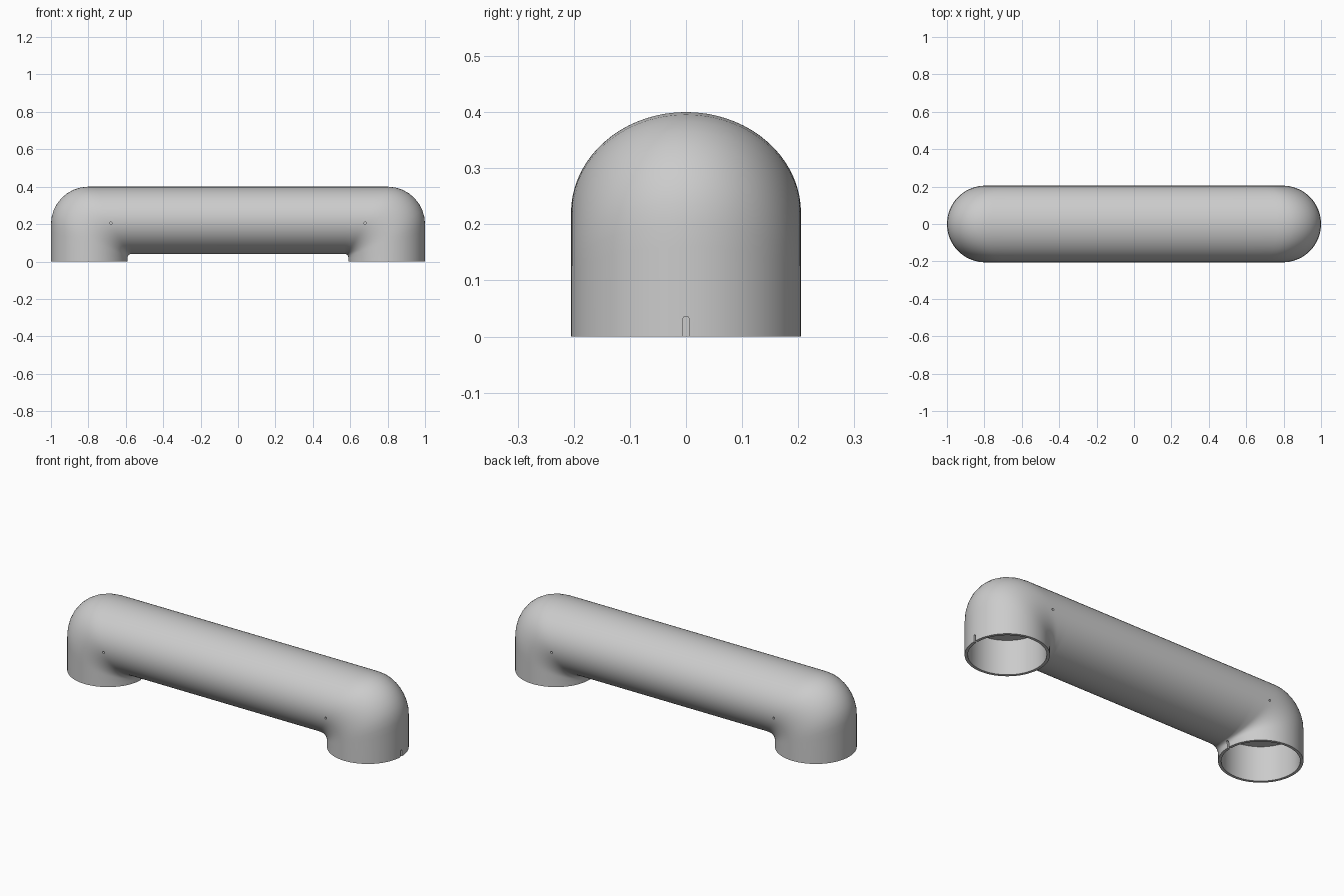
import bpy, bmesh
from math import cos, sin, tan, pi, sqrt, radians
from mathutils import Matrix

if "Cube" in bpy.data.objects:
    bpy.data.objects.remove(bpy.data.objects["Cube"])

SEG = 72           # sides around the tube
HALF_W = 0.205     # half width in y
PX, PZ = 0.57, 0.02  # pivot of the tight inner bend
LEG_X = 0.795


def outer_reach(t):
    """Distance from the bend pivot to the rounded outer corner."""
    c, s = cos(t), sin(t)
    if c > 1e-6 and PZ + 0.43 * tan(t) <= 0.2:
        return 0.43 / c
    if s > 1e-6 and PX + 0.38 * c / s <= 0.8:
        return 0.38 / s
    ox, oz = PX - 0.8, PZ - 0.2
    b = ox * c + oz * s
    return -b + sqrt(b * b - (ox * ox + oz * oz - 0.04))


# Cross-sections: (inner point, outer point) in the xz plane
half = [((0.59, 0.0), (1.0, 0.0)), ((0.59, 0.01), (1.0, 0.01))]
STEPS = 20
for i in range(STEPS + 1):
    t = pi / 2 * i / STEPS
    r = outer_reach(t)
    half.append(((PX + 0.02 * cos(t), PZ + 0.02 * sin(t)),
                 (PX + r * cos(t), PZ + r * sin(t))))
mirrored = [((-a[0], a[1]), (-b[0], b[1])) for a, b in reversed(half)]
sections = half + mirrored

# Handle body: elliptical loft through the sections
bm = bmesh.new()
rings = []
for (ix, iz), (ox, oz) in sections:
    ring = []
    for k in range(SEG):
        a = 2 * pi * k / SEG
        f = 0.5 + 0.5 * cos(a)
        ring.append(bm.verts.new((ix + (ox - ix) * f, HALF_W * sin(a), iz + (oz - iz) * f)))
    rings.append(ring)
for r0, r1 in zip(rings, rings[1:]):
    for k in range(SEG):
        n = (k + 1) % SEG
        bm.faces.new((r0[k], r0[n], r1[n], r1[k]))
bm.faces.new(rings[0])
bm.faces.new(rings[-1])
bmesh.ops.recalc_face_normals(bm, faces=bm.faces)
mesh = bpy.data.meshes.new("tube_handle")
bm.to_mesh(mesh)
bm.free()
handle = bpy.data.objects.new("tube_handle", mesh)
bpy.context.collection.objects.link(handle)


def cut(name, build):
    """Subtract a temporary cutter from the handle."""
    b = bmesh.new()
    build(b)
    me = bpy.data.meshes.new(name)
    b.to_mesh(me)
    b.free()
    cutter = bpy.data.objects.new(name, me)
    cutter.hide_render = True
    bpy.context.collection.objects.link(cutter)
    bpy.context.view_layer.objects.active = handle
    mod = handle.modifiers.new(name, 'BOOLEAN')
    mod.operation, mod.solver, mod.object = 'DIFFERENCE', 'EXACT', cutter
    bpy.ops.object.modifier_apply(modifier=mod.name)
    bpy.data.objects.remove(cutter)


def cylinder(b, loc, radius, depth, seg, tilt=None):
    m = Matrix.Translation(loc)
    if tilt:
        m = m @ Matrix.Rotation(radians(90), 4, tilt)
    bmesh.ops.create_cone(b, cap_ends=True, segments=seg, radius1=radius,
                          radius2=radius, depth=depth, matrix=m)


for side in (-1, 1):
    x = side * LEG_X
    # Blind socket in the foot
    cut("socket", lambda b: cylinder(b, (x, 0, 0.045), 0.19, 0.29, SEG))
    # Slot in the +x wall of each foot, with a rounded top
    cut("slot", lambda b: bmesh.ops.create_cube(
        b, size=1, matrix=Matrix.Translation((x + 0.2, 0, 0.0)) @ Matrix.Diagonal((0.05, 0.012, 0.06, 1))))
    cut("slot_top", lambda b: cylinder(b, (x + 0.2, 0, 0.0301), 0.006, 0.05, 16, 'Y'))
    # Small pin holes on front and back
    for face in (-1, 1):
        cut("pin_hole", lambda b: cylinder(b, (side * 0.68, face * 0.205, 0.205), 0.006, 0.04, 12, 'X'))

# Smooth shading with crisp rims
bpy.ops.object.select_all(action='DESELECT')
handle.select_set(True)
bpy.context.view_layer.objects.active = handle
bpy.ops.object.shade_smooth_by_angle(angle=radians(35))
